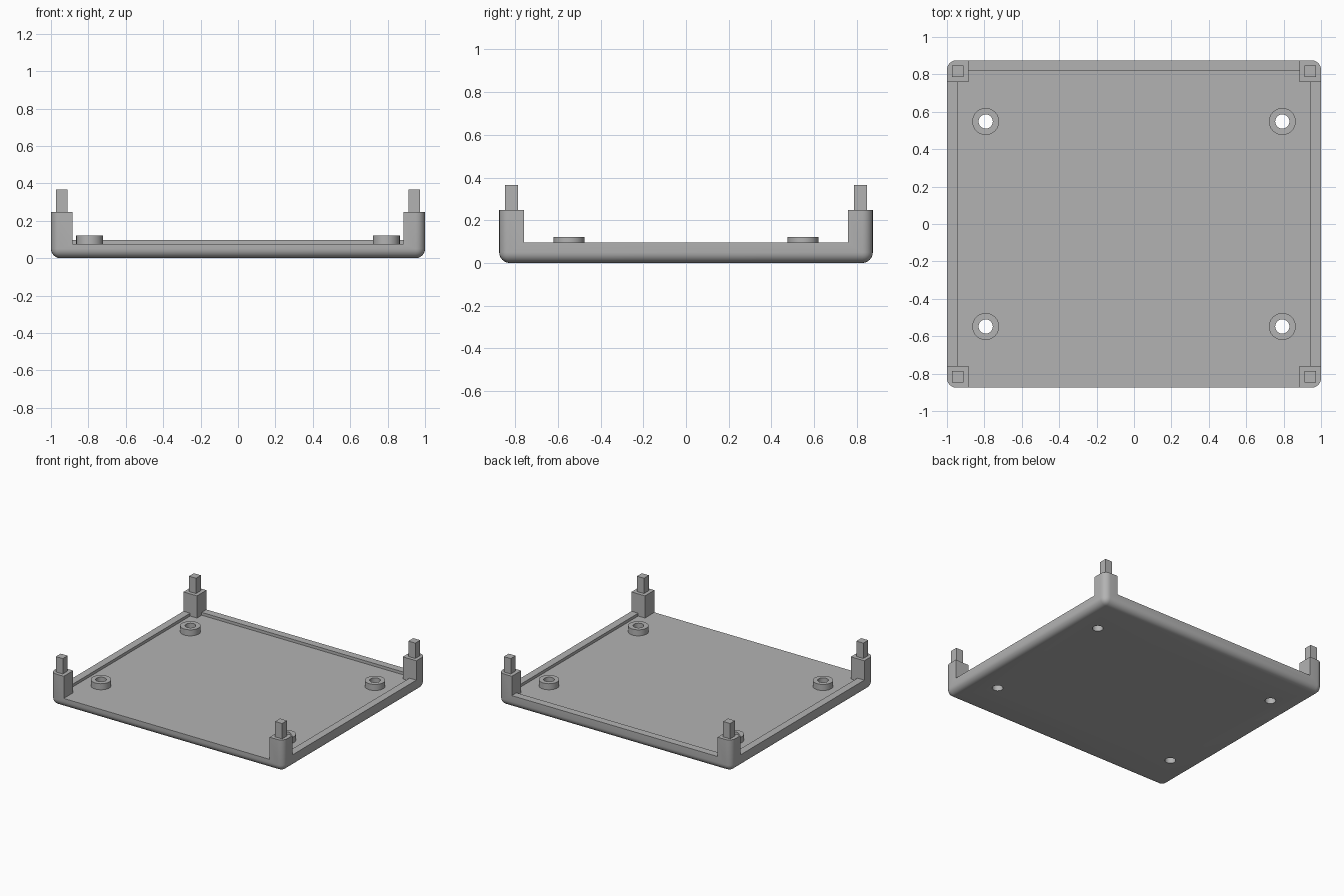
import bpy, bmesh, math
from mathutils import Matrix

old = bpy.data.objects.get("Cube")
if old:
    bpy.data.objects.remove(old, do_unlink=True)

HX, HY = 1.0, 0.875             # half width and half depth
FLOOR, RIM, POST, PIN = 0.075, 0.097, 0.247, 0.366
POST_W, WALL, ROUND = 0.116, 0.058, 0.05
BOSS_X, BOSS_Y = 0.793, 0.548

grey = bpy.data.materials.new("light grey plastic")
grey.use_nodes = True
colour = (0.45, 0.45, 0.45, 1)
grey.diffuse_color = colour
grey.node_tree.nodes["Principled BSDF"].inputs["Base Color"].default_value = colour


def make(name, bm):
    bmesh.ops.recalc_face_normals(bm, faces=bm.faces)
    mesh = bpy.data.meshes.new(name)
    bm.to_mesh(mesh)
    bm.free()
    mesh.materials.append(grey)
    obj = bpy.data.objects.new(name, mesh)
    bpy.context.collection.objects.link(obj)
    return obj


def box_bm(x0, x1, y0, y1, z0, z1):
    bm = bmesh.new()
    bmesh.ops.create_cube(bm, size=1)
    for v in bm.verts:
        v.co.x = x1 if v.co.x > 0 else x0
        v.co.y = y1 if v.co.y > 0 else y0
        v.co.z = z1 if v.co.z > 0 else z0
    return bm


def activate(obj):
    bpy.ops.object.select_all(action="DESELECT")
    obj.select_set(True)
    bpy.context.view_layer.objects.active = obj


def smooth(obj):
    activate(obj)
    bpy.ops.object.shade_smooth_by_angle(angle=math.radians(30))


def cut(target, cutter):
    mod = target.modifiers.new("cut", "BOOLEAN")
    mod.operation, mod.solver, mod.object = "DIFFERENCE", "EXACT", cutter
    activate(target)
    bpy.ops.object.modifier_apply(modifier=mod.name)
    bpy.data.objects.remove(cutter, do_unlink=True)


# Tray body: block with rounded upright corners and rounded bottom edges
bm = box_bm(-HX, HX, -HY, HY, 0, POST)
edges = [e for e in bm.edges if min(v.co.z for v in e.verts) < 0.01]
bmesh.ops.bevel(bm, geom=edges, offset=ROUND, segments=6, profile=0.5, affect="EDGES")
tray = make("tray_with_corner_posts", bm)

# Clear the space between the posts, then sink the floor inside the rim;
# the front edge stays open
px, py = HX - POST_W, HY - POST_W
ix, iy = HX - WALL, HY - WALL
for bounds in ((-px, px, -2, 2, RIM, 1),
               (-2, 2, -py, py, RIM, 1),
               (-ix, ix, -py, py, FLOOR, 1),
               (-px, px, -2, iy, FLOOR, 1)):
    cut(tray, make("cutter", box_bm(*bounds)))

for sx in (-1, 1):
    for sy in (-1, 1):
        side = ("back" if sy > 0 else "front") + ("_left" if sx > 0 else "_right")
        # Screw hole through the floor
        bm = bmesh.new()
        bmesh.ops.create_cone(bm, cap_ends=True, segments=32, radius1=0.038,
                              radius2=0.038, depth=1,
                              matrix=Matrix.Translation((sx * BOSS_X, sy * BOSS_Y, 0)))
        cut(tray, make("cutter", bm))

        # Ring-shaped standoff around the hole
        bm = bmesh.new()
        loop = [bm.verts.new((r, 0, z)) for r, z in
                ((0.038, FLOOR), (0.072, FLOOR), (0.072, 0.122), (0.038, 0.122))]
        ring = [bm.edges.new((loop[i], loop[i - 1])) for i in range(4)]
        bmesh.ops.spin(bm, geom=loop + ring, cent=(0, 0, 0), axis=(0, 0, 1),
                       angle=math.tau, steps=32, use_merge=True)
        bmesh.ops.remove_doubles(bm, verts=bm.verts, dist=0.0001)
        boss = make(side + "_standoff", bm)
        boss.location = (sx * BOSS_X, sy * BOSS_Y, 0)
        smooth(boss)

        # Square pin on top of the post
        w = 0.03
        cx, cy = sx * ix, sy * iy
        make(side + "_pin", box_bm(cx - w, cx + w, cy - w, cy + w, POST, PIN))

smooth(tray)
